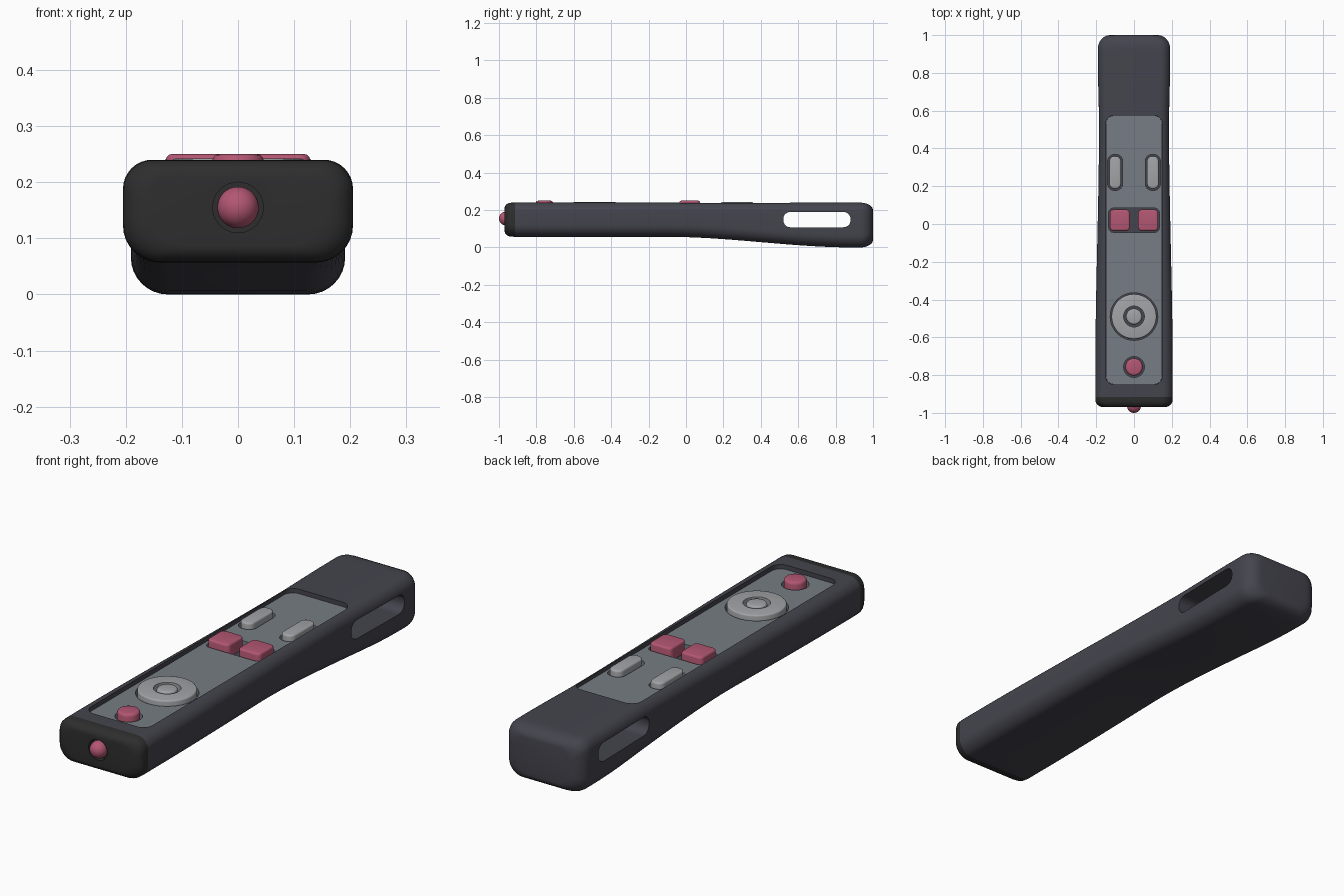
import bpy, bmesh, math
from mathutils import Matrix

cube = bpy.data.objects.get("Cube")
if cube:
    bpy.data.objects.remove(cube, do_unlink=True)


def material(name, rgb):
    m = bpy.data.materials.new(name)
    m.use_nodes = True
    m.diffuse_color = (*rgb, 1)
    m.node_tree.nodes["Principled BSDF"].inputs["Base Color"].default_value = (*rgb, 1)
    return m


SHELL = material("charcoal shell", (0.058, 0.058, 0.075))
CAP = material("black cap", (0.027, 0.027, 0.027))
PANEL = material("slate panel", (0.18, 0.205, 0.23))
LIGHT = material("pale grey button", (0.36, 0.37, 0.385))
RED = material("raspberry button", (0.45, 0.095, 0.17))


def finish(bm, name, *mats):
    bmesh.ops.recalc_face_normals(bm, faces=bm.faces)
    mesh = bpy.data.meshes.new(name)
    bm.to_mesh(mesh)
    bm.free()
    ob = bpy.data.objects.new(name, mesh)
    bpy.context.collection.objects.link(ob)
    for m in mats:
        mesh.materials.append(m)
    return ob


def activate(ob):
    bpy.ops.object.select_all(action="DESELECT")
    ob.select_set(True)
    bpy.context.view_layer.objects.active = ob


def smooth(ob, degrees=35):
    activate(ob)
    bpy.ops.object.shade_smooth_by_angle(angle=math.radians(degrees))


def outline(w, h, radii, steps=8):
    """Rounded rectangle of half sizes w, h; radii run from the upper right, anticlockwise."""
    pts = []
    for i, (sx, sy) in enumerate(((1, 1), (-1, 1), (-1, -1), (1, -1))):
        r = radii[i]
        for k in range(steps + 1):
            a = math.pi / 2 * (i + k / steps)
            pts.append((sx * (w - r) + r * math.cos(a), sy * (h - r) + r * math.sin(a)))
    return pts


def slab(name, center, w, h, r, low, high, mat, bevel=0, steps=8):
    """Upright rounded prism from low to high, with an optional softened top edge."""
    bm = bmesh.new()
    x, y = center
    ring = [bm.verts.new((x + px, y + py, low)) for px, py in outline(w, h, [r] * 4, steps)]
    bmesh.ops.remove_doubles(bm, verts=ring, dist=1e-5)
    base = bm.faces.new(bm.verts)
    up = bmesh.ops.extrude_face_region(bm, geom=[base])["geom"]
    tops = [v for v in up if isinstance(v, bmesh.types.BMVert)]
    bmesh.ops.translate(bm, verts=tops, vec=(0, 0, high - low))
    if bevel:
        rim = [e for e in bm.edges if all(v.co.z > high - 1e-5 for v in e.verts)]
        bmesh.ops.bevel(bm, geom=rim, offset=bevel, segments=3, profile=0.5, affect="EDGES")
    ob = finish(bm, name, mat)
    smooth(ob)
    return ob


def cut(target, cutter):
    activate(target)
    mod = target.modifiers.new("cut", "BOOLEAN")
    mod.operation, mod.solver, mod.object = "DIFFERENCE", "EXACT", cutter
    bpy.ops.object.modifier_apply(modifier=mod.name)
    bpy.data.objects.remove(cutter, do_unlink=True)


def ease(a, b, y):
    t = min(1, max(0, (y - a) / (b - a)))
    return t * t * (3 - 2 * t)


# Shell: rounded sections swept along y, with softened ends
TOP, FRONT, BACK, SEAM = 0.24, -0.97, 1.0, -0.915
END = 6
rings = []                      # (y, side inset, height inset)
for k in range(END):
    a = math.pi / 2 * k / END
    s = 1 - math.sin(a)
    rings.append((FRONT + 0.04 * (1 - math.cos(a)), 0.045 * s, 0.03 * s))
rings += [(SEAM, 0, 0)] + [(-0.85 + 0.07 * i, 0, 0) for i in range(26)]
for k in range(END, -1, -1):
    a = math.pi / 2 * k / END
    s = 1 - math.cos(math.pi / 2 - a)
    s = 1 - math.sin(a)
    rings.append((BACK - 0.07 * (1 - math.cos(a)), 0.065 * s, 0.04 * s))

bm = bmesh.new()
loops = []
for y, dx, dz in rings:
    half = 0.205 - 0.02 * ease(-0.8, 0.55, y) + 0.006 * ease(0.5, 0.85, y) - dx
    low = 0.057 * (1 - ease(-0.1, 0.9, y)) + dz
    high = TOP - dz
    mid, h = (low + high) / 2, (high - low) / 2
    pts = outline(half, h, (0.052, 0.052, 0.066, 0.066))
    loops.append([bm.verts.new((px, y, mid + pz)) for px, pz in pts])
for a, b in zip(loops, loops[1:]):
    for i in range(len(a)):
        j = (i + 1) % len(a)
        bm.faces.new((a[i], a[j], b[j], b[i]))
bm.faces.new(loops[0])
bm.faces.new(loops[-1])
for f in bm.faces:
    f.material_index = int(f.calc_center_median().y < SEAM)
shell = finish(bm, "shell", SHELL, CAP)

# Recess for the control panel and the strap slot through the sides
MID, FLOOR, FACE = -0.1375, 0.195, 0.221
cut(shell, slab("panel_cutter", (0, MID), 0.15, 0.7125, 0.045, FLOOR, 0.3, SHELL))
slot = slab("slot_cutter", (0, 0), 0.041, 0.18, 0.038, -0.4, 0.4, SHELL)
slot.data.transform(Matrix.Translation((0, 0.7, 0.149)) @ Matrix.Rotation(math.pi / 2, 4, "Y"))
cut(shell, slot)


def round_slab(name, y, r, low, high, mat, bevel=0):
    return slab(name, (0, y), r, r, r, low, high, mat, bevel, 12)


# Socket around the front lens
socket = round_slab("socket_cutter", 0, 0.045, -0.03, 0.03, CAP)
to_front = Matrix.Translation((0, FRONT, 0.155)) @ Matrix.Rotation(math.pi / 2, 4, "X")
socket.data.transform(to_front)
cut(shell, socket)
smooth(shell)

# Control panel with a well for every button
panel = slab("control_panel", (0, MID), 0.149, 0.7115, 0.044, FLOOR - 0.005, FACE, PANEL)
WHEEL_Y, POWER_Y, PAIR_Y, PILL_Y = -0.49, -0.757, 0.02, 0.273
DEEP = FLOOR - 0.02
cut(panel, round_slab("wheel_well", WHEEL_Y, 0.126, DEEP, 0.3, PANEL))
cut(panel, round_slab("power_well", POWER_Y, 0.055, DEEP, 0.3, PANEL))
cut(panel, slab("pair_well", (0, PAIR_Y), 0.134, 0.064, 0.025, DEEP, 0.3, PANEL))
for side in (-1, 1):
    cut(panel, slab("pill_well", (side * 0.1, PILL_Y), 0.04, 0.095, 0.036, DEEP, 0.3, PANEL))
smooth(panel)

# Paired square buttons and pill buttons
for side, label in ((1, "left"), (-1, "right")):
    slab(label + "_square_button", (side * 0.075, PAIR_Y), 0.053, 0.056, 0.02, DEEP, 0.25, RED, 0.009)
    slab(label + "_pill_button", (side * 0.1, PILL_Y), 0.031, 0.086, 0.028, DEEP, 0.244, LIGHT, 0.008)

# Navigation wheel, its centre button and the power button
wheel = round_slab("wheel", WHEEL_Y, 0.119, DEEP, 0.242, LIGHT, 0.007)
cut(wheel, round_slab("wheel_hole", WHEEL_Y, 0.055, DEEP - 0.1, 0.3, LIGHT))
smooth(wheel)
round_slab("wheel_centre", WHEEL_Y, 0.042, DEEP, 0.244, LIGHT, 0.01)
round_slab("power_button", POWER_Y, 0.046, DEEP, 0.25, RED, 0.012)

# Domed front lens
bm = bmesh.new()
bmesh.ops.create_uvsphere(bm, u_segments=32, v_segments=16, radius=0.037)
bmesh.ops.translate(bm, verts=bm.verts, vec=(0, -0.963, 0.155))
smooth(finish(bm, "front_lens", RED), 80)
